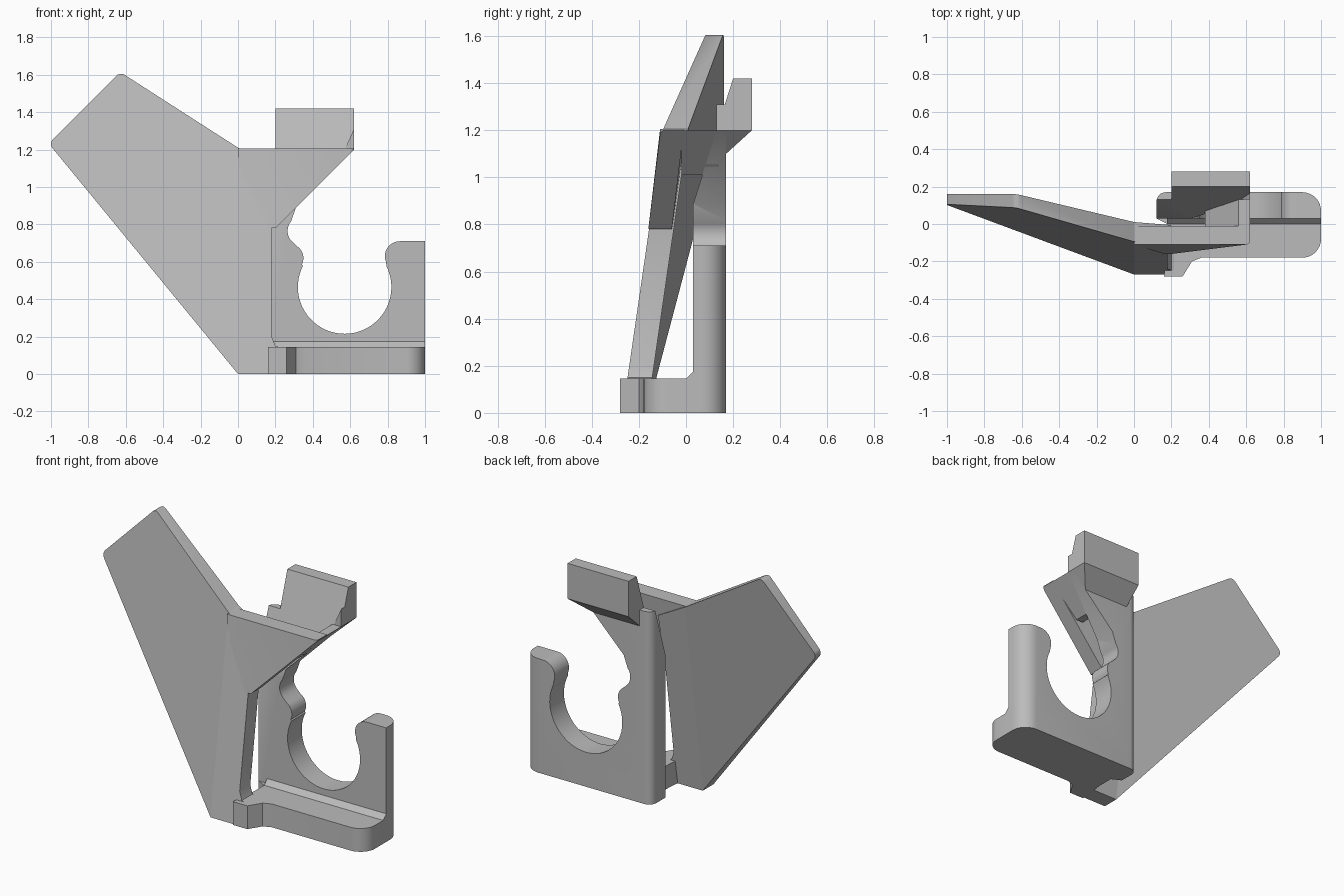
import bpy, bmesh, math
from mathutils import Vector

cube = bpy.data.objects.get("Cube")
if cube:
    bpy.data.objects.remove(cube)

grey = bpy.data.materials.new("plain_grey")
grey.use_nodes = True
COLOR = (0.5, 0.5, 0.5, 1)
grey.diffuse_color = COLOR
grey.node_tree.nodes["Principled BSDF"].inputs["Base Color"].default_value = COLOR


def prism(points, axis, start, end):
    """Extrude a 2D outline along the named axis."""
    place = {"x": lambda p, d: (d, p[0], p[1]),
             "y": lambda p, d: (p[0], d, p[1]),
             "z": lambda p, d: (p[0], p[1], d)}[axis]
    bm = bmesh.new()
    face = bm.faces.new([bm.verts.new(place(p, start)) for p in points])
    moved = bmesh.ops.extrude_face_region(bm, geom=[face])["geom"]
    shift = Vector(place((0, 0), end - start))
    for v in moved:
        if isinstance(v, bmesh.types.BMVert):
            v.co += shift
    bmesh.ops.recalc_face_normals(bm, faces=bm.faces)
    return bm


def round_upright(bm, x, y, radius):
    """Round the vertical edges standing at x, y."""
    edges = [e for e in bm.edges if all(
        abs(v.co.x - x) < 0.001 and abs(v.co.y - y) < 0.001 for v in e.verts)]
    bmesh.ops.bevel(bm, geom=edges, offset=radius, segments=8,
                    profile=0.5, affect="EDGES")


def trim(bm, point, normal):
    """Remove everything on the normal side of a plane and cap the cut."""
    geom = bm.verts[:] + bm.edges[:] + bm.faces[:]
    bmesh.ops.bisect_plane(bm, geom=geom, plane_co=point, plane_no=normal,
                           clear_outer=True)
    bmesh.ops.holes_fill(bm, edges=[e for e in bm.edges if e.is_boundary])


def finish(name, bm):
    bmesh.ops.recalc_face_normals(bm, faces=bm.faces)
    mesh = bpy.data.meshes.new(name)
    bm.to_mesh(mesh)
    bm.free()
    mesh.materials.append(grey)
    obj = bpy.data.objects.new(name, mesh)
    bpy.context.collection.objects.link(obj)
    bpy.ops.object.select_all(action="DESELECT")
    obj.select_set(True)
    bpy.context.view_layer.objects.active = obj
    bpy.ops.object.shade_smooth_by_angle(angle=math.radians(30))


def arc(cx, cz, r, a0, a1, n):
    angles = [math.radians(a0 + (a1 - a0) * i / n) for i in range(n + 1)]
    return [(cx + r * math.cos(a), cz + r * math.sin(a)) for a in angles]


# Clip plate with its round open seat and the tall arm
outline = [(0.12, 0), (1, 0), (1, 0.71)]
outline += arc(0.865, 0.63, 0.08, 90, 205, 10)
outline += arc(0.57, 0.465, 0.25, 27, -207, 40)
outline += arc(0.275, 0.62, 0.075, -28, 60, 8)
outline += arc(0.345, 0.765, 0.08, 230, 140, 8)
outline += [(0.31, 0.89), (0.62, 1.2), (0.12, 1.2)]
clip = prism(outline, "y", 0.03, 0.17)
round_upright(clip, 0.12, 0.17, 0.05)
round_upright(clip, 1, 0.17, 0.1)
trim(clip, (0, 0.13, 1.2), (0, -0.22, 0.07))
finish("clip_plate", clip)

# Foot with the neck that reaches the wing
foot = prism([(0.12, 0.17), (1, 0.17), (1, -0.18), (0.36, -0.18), (0.31, -0.2),
              (0.26, -0.28), (0.16, -0.28), (0.18, -0.1), (0.18, 0), (0.12, 0.03)],
             "z", 0, 0.145)
round_upright(foot, 0.12, 0.17, 0.05)
for y in (0.17, -0.18):
    round_upright(foot, 1, y, 0.1)
finish("foot", foot)
finish("foot_fillet", prism([(0, 0.14), (0, 0.145), (0.03, 0.175), (0.04, 0.14)],
                            "x", 0.18, 1))

# Rear stop block, cut off by the sloping underside
block = prism([(0.098, 1.1), (0.2, 1.42), (0.28, 1.42), (0.28, 1.2), (0.17, 1.1)],
              "x", 0.2, 0.62)
trim(block, (0.62, 0, 1.2), (1, 0, -1))
finish("stop_block", block)
finish("stop_gusset", prism([(0.57, 1.2), (0.62, 1.2), (0.62, 1.31)], "y", 0.13, 0.17))

# Head: front sheet and slanted floor of the slot
head = prism([(0, 1.205), (0.62, 1.205), (0.62, 1.2), (0.2, 0.78),
              (0.16, 0.78), (0, 1.1)], "y", -0.11, -0.01)
round_upright(head, 0.62, -0.11, 0.02)
for v in head.verts:
    if v.co.z < 0.9:
        v.co.y -= 0.05
finish("head_sheet", head)
finish("slot_floor", prism([(0.62, 1.2), (0.43, 1.01), (0.38, 1.01), (0.56, 1.2)],
                           "y", -0.02, 0.14))

# Wing: rounded outline, bent at x = 0, leaning back and thinning outward
wing_outline = [(0, 0), (0.2, 0), (0.26, 0.08), (0.26, 0.13), (0.2, 0.15),
                (0.18, 0.2), (0.18, 0.78), (0.197, 1.1), (0, 1.21)]
wing_outline += arc(-0.625, 1.57, 0.035, 60, 135, 5)
wing_outline += arc(-0.965, 1.23, 0.035, 135, 220, 5)
wing = prism(wing_outline, "y", 0, 1)
bmesh.ops.bisect_plane(wing, geom=wing.verts[:] + wing.edges[:] + wing.faces[:],
                       plane_co=(0, 0, 0), plane_no=(1, 0, 0))
flat = [f for f in wing.faces if abs(f.normal.y) > 0.9]
bmesh.ops.connect_verts_concave(wing, faces=flat)
for v in wing.verts:
    bend = min(v.co.x, 0)
    front = -0.27 + 0.145 * v.co.z - 0.195 * bend
    v.co.y = front + v.co.y * (0.105 + 0.05 * bend)
rim = [e for e in wing.edges if len(e.link_faces) == 2
       and e.calc_face_angle() > 1 and all(
           v.co.y < -0.25 + 0.145 * v.co.z - 0.195 * min(v.co.x, 0) for v in e.verts)]
bmesh.ops.bevel(wing, geom=rim, offset=0.015, segments=3, profile=0.5,
                affect="EDGES", clamp_overlap=True)
finish("wing", wing)
